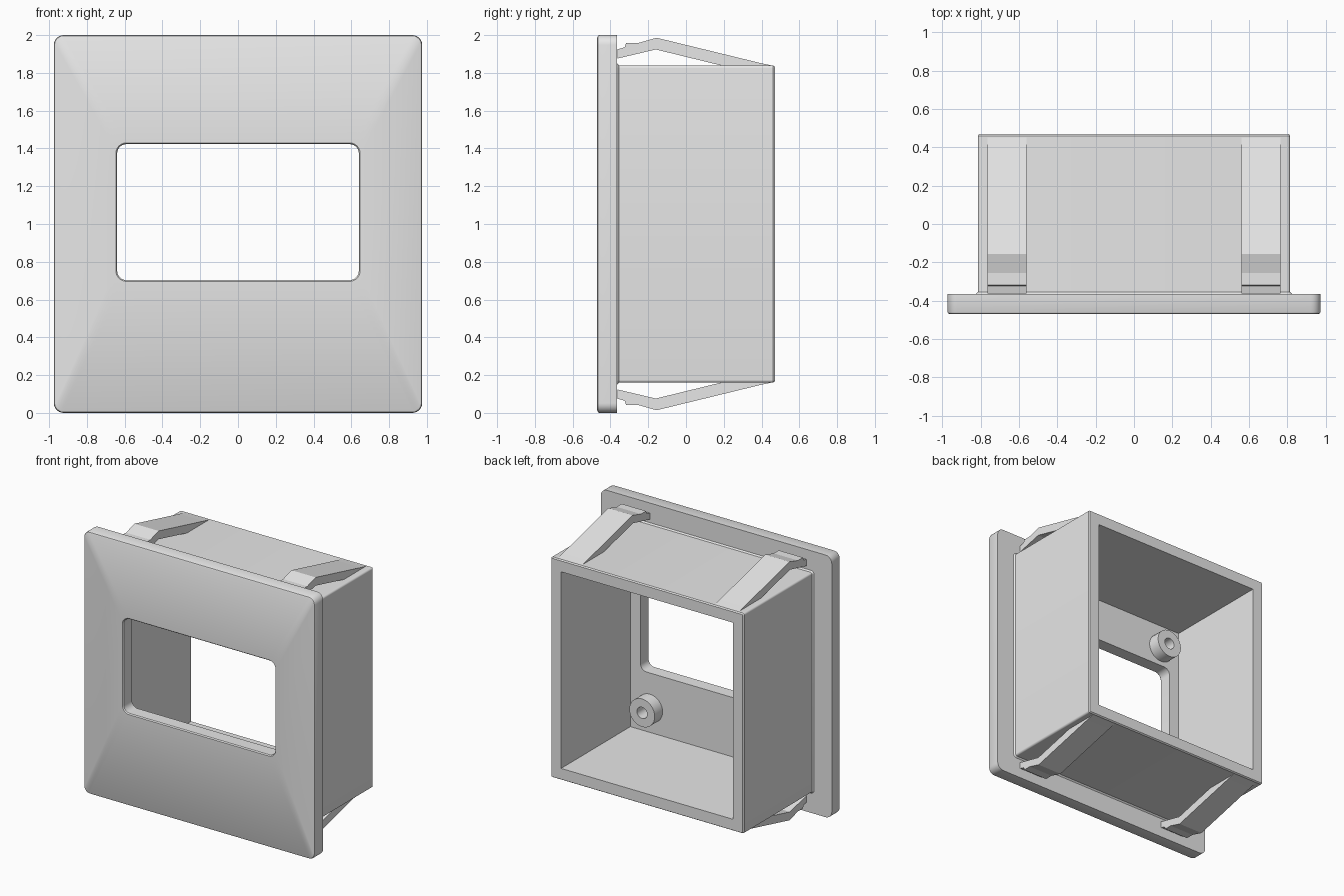
import bpy, bmesh, math

cube = bpy.data.objects.get("Cube")
if cube:
    bpy.data.objects.remove(cube, do_unlink=True)

GREY = bpy.data.materials.new("light_grey_plastic")
GREY.use_nodes = True
GREY.diffuse_color = (0.8, 0.8, 0.8, 1)
GREY.node_tree.nodes["Principled BSDF"].inputs["Base Color"].default_value = (0.8, 0.8, 0.8, 1)


def rounded_rect(half_x, half_z, radius, y, centre_z=1.0, segments=6):
    """Rounded rectangle outline in the xz plane at depth y."""
    points = []
    corners = ((1, 1), (-1, 1), (-1, -1), (1, -1))
    for quarter, (sx, sz) in enumerate(corners):
        for i in range(segments + 1):
            a = (quarter + i / segments) * math.pi / 2
            points.append((sx * (half_x - radius) + radius * math.cos(a), y,
                           centre_z + sz * (half_z - radius) + radius * math.sin(a)))
    return points


def circle(x, z, radius, y, sides=32):
    return [(x + radius * math.cos(math.tau * i / sides), y,
             z + radius * math.sin(math.tau * i / sides)) for i in range(sides)]


def finish(name, bm, smooth=True):
    bmesh.ops.remove_doubles(bm, verts=bm.verts, dist=0.0001)
    bmesh.ops.recalc_face_normals(bm, faces=bm.faces)
    mesh = bpy.data.meshes.new(name)
    bm.to_mesh(mesh)
    bm.free()
    mesh.materials.append(GREY)
    obj = bpy.data.objects.new(name, mesh)
    bpy.context.collection.objects.link(obj)
    if smooth:
        bpy.ops.object.select_all(action='DESELECT')
        obj.select_set(True)
        bpy.context.view_layer.objects.active = obj
        bpy.ops.object.shade_smooth_by_angle(angle=math.radians(30))
    return obj


def loft_ring(name, outlines):
    """Join successive outlines and close the last one back to the first."""
    bm = bmesh.new()
    rings = [[bm.verts.new(p) for p in outline] for outline in outlines]
    n = len(rings[0])
    for k, ring in enumerate(rings):
        following = rings[(k + 1) % len(rings)]
        for i in range(n):
            j = (i + 1) % n
            bm.faces.new((ring[i], ring[j], following[j], following[i]))
    return finish(name, bm)


FRONT, PANEL_BACK, REAR = -0.47, -0.365, 0.47
HOLE_Z = 1.063

# Front panel with its rounded window
loft_ring("front_panel", [
    rounded_rect(0.963, 0.988, 0.04, FRONT),
    rounded_rect(0.971, 0.996, 0.048, FRONT + 0.004),
    rounded_rect(0.975, 1.0, 0.052, FRONT + 0.012),
    rounded_rect(0.975, 1.0, 0.052, PANEL_BACK),
    rounded_rect(0.64, 0.36, 0.05, PANEL_BACK, HOLE_Z),
    rounded_rect(0.64, 0.36, 0.05, FRONT + 0.008, HOLE_Z),
    rounded_rect(0.647, 0.367, 0.057, FRONT, HOLE_Z),
])

# Open-backed housing with a small fillet at the panel
loft_ring("housing", [
    rounded_rect(0.825, 0.85, 0.025, PANEL_BACK - 0.005),
    rounded_rect(0.825, 0.85, 0.025, PANEL_BACK),
    rounded_rect(0.815, 0.84, 0.015, PANEL_BACK + 0.01),
    rounded_rect(0.815, 0.84, 0.015, REAR - 0.01),
    rounded_rect(0.808, 0.833, 0.008, REAR),
    rounded_rect(0.725, 0.75, 0.0, REAR),
    rounded_rect(0.725, 0.75, 0.0, PANEL_BACK - 0.005),
])

# Screw posts in the corners of the housing
for sx, side in ((1, "left"), (-1, "right")):
    for sz, level in ((1, "upper"), (-1, "lower")):
        x, z = sx * 0.56, 1 + sz * 0.565
        loft_ring(f"{level}_{side}_screw_post", [
            circle(x, z, 0.107, PANEL_BACK - 0.005),
            circle(x, z, 0.107, PANEL_BACK + 0.095),
            circle(x, z, 0.043, PANEL_BACK + 0.095),
            circle(x, z, 0.043, PANEL_BACK - 0.003),
        ])

# Spring clips: side profile as (y, height above the middle)
CLIP = [(-0.363, 0.925), (-0.325, 0.935), (-0.318, 0.957), (-0.257, 0.957),
        (-0.156, 0.986), (0.39, 0.853), (0.46, 0.838), (0.2, 0.836),
        (-0.16, 0.924), (-0.363, 0.876)]
for sx, side in ((1, "left"), (-1, "right")):
    for sz, level in ((1, "upper"), (-1, "lower")):
        bm = bmesh.new()
        ends = [[bm.verts.new((sx * x, y, 1 + sz * h)) for y, h in CLIP]
                for x in (0.56, 0.765)]
        for end in ends:
            bm.faces.new(end)
        for i in range(len(CLIP)):
            j = (i + 1) % len(CLIP)
            bm.faces.new((ends[0][i], ends[0][j], ends[1][j], ends[1][i]))
        finish(f"{level}_{side}_spring_clip", bm, smooth=False)
